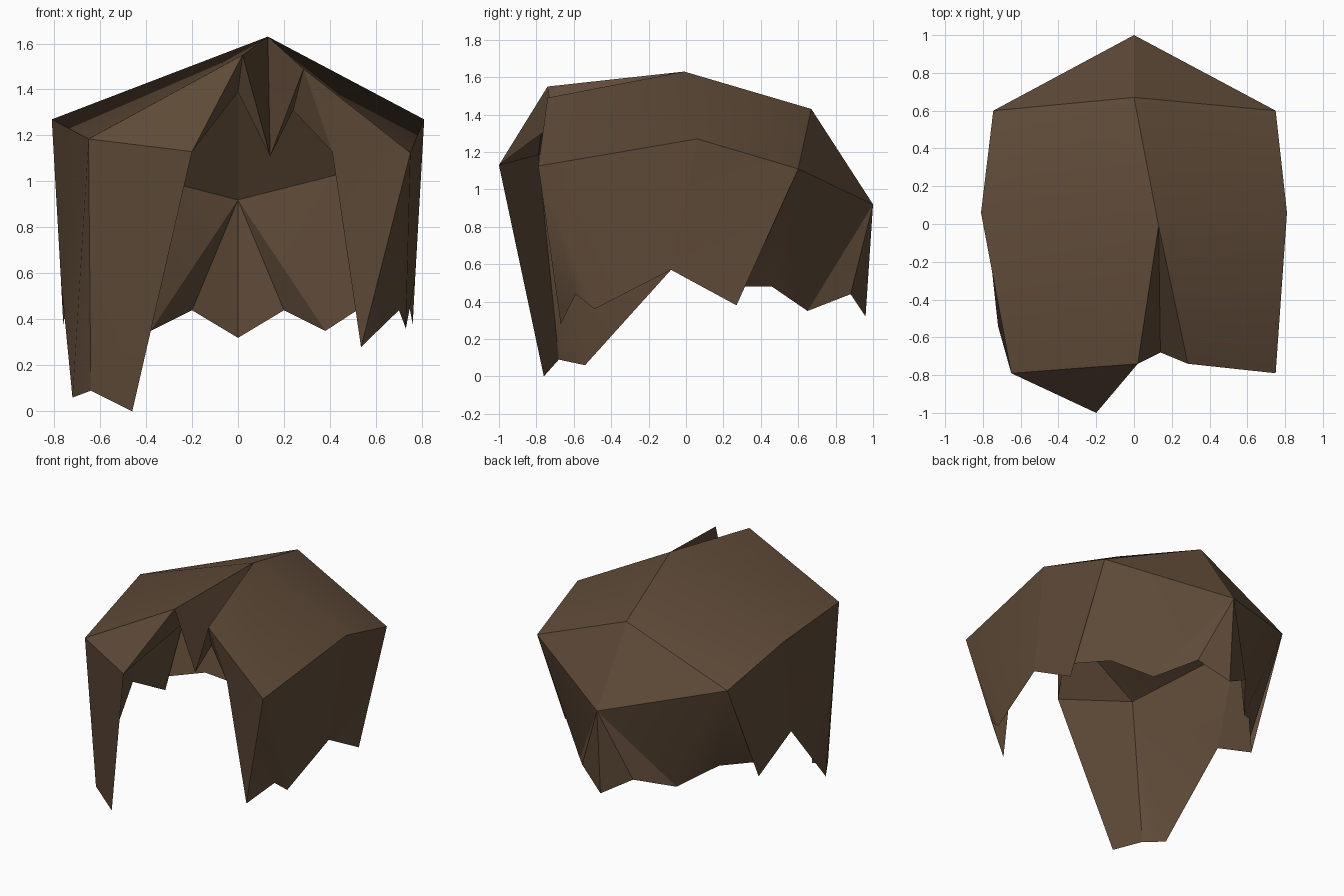
import bpy

if "Cube" in bpy.data.objects:
    bpy.data.objects.remove(bpy.data.objects["Cube"])

# One flat hair colour
brown = bpy.data.materials.new("dark_brown_hair")
brown.diffuse_color = (0.115, 0.070, 0.040, 1)
brown.use_nodes = True
brown.node_tree.nodes["Principled BSDF"].inputs["Base Color"].default_value = brown.diffuse_color

# Shared rim points of the hair shell
RIM = {
    "apex": (0.13, -0.01, 1.63), "nape_top": (0, 0.67, 1.43), "back": (0, 1.0, 0.92),
    "mid_l": (-0.81, 0.06, 1.27), "mid_r": (0.81, 0.06, 1.27),
    "rear_l": (-0.745, 0.6, 1.11), "rear_r": (0.75, 0.6, 1.11),
    "front_l": (-0.65, -0.79, 1.185), "front_r": (0.75, -0.79, 1.125),
    "tip_l": (-0.2, -1.0, 1.13), "tip_r": (0.41, -0.71, 1.13),
    "ridge_l": (0.02, -0.74, 1.55), "ridge_r": (0.285, -0.74, 1.49),
    "part": (0.14, -0.68, 1.11), "under_l": (0, -0.65, 1.39), "under_r": (0.24, -0.64, 1.31),
}


def shell(name, faces, hem=()):
    """Open sheet; faces use rim names or hem point numbers."""
    keys = []
    for f in faces:
        for k in f:
            if k not in keys:
                keys.append(k)
    pts = [RIM[k] if isinstance(k, str) else hem[k] for k in keys]
    me = bpy.data.meshes.new(name)
    me.from_pydata(pts, [], [[keys.index(k) for k in f] for f in faces])
    me.materials.append(brown)
    ob = bpy.data.objects.new(name, me)
    bpy.context.collection.objects.link(ob)
    bpy.ops.object.select_all(action='DESELECT')
    ob.select_set(True)
    bpy.context.view_layer.objects.active = ob
    bpy.ops.object.shade_smooth_by_angle(angle=0.5)
    return ob


# Crown: four roof panels and two sloping back panels
shell("crown", [
    ("apex", "mid_l", "front_l", "ridge_l"),
    ("apex", "ridge_r", "front_r", "mid_r"),
    ("apex", "nape_top", "mid_l"), ("nape_top", "rear_l", "mid_l"),
    ("apex", "mid_r", "nape_top"), ("nape_top", "mid_r", "rear_r"),
    ("nape_top", "back", "rear_l"), ("nape_top", "rear_r", "back"),
])

# Parting: folded valley in the fringe
shell("parting", [
    ("apex", "ridge_l", "part"), ("apex", "part", "ridge_r"),
    ("ridge_l", "under_l", "part"), ("ridge_r", "part", "under_r"),
    ("ridge_l", "tip_l", "under_l"), ("ridge_r", "under_r", "tip_r"),
])

# Back and side curtains, the same hem on both sides
for side, sx in (("l", -1), ("r", 1)):
    hem = [(sx * x, y, z) for x, y, z in (
        (0, 0.96, 0.32), (0.2, 0.88, 0.44), (0.38, 0.65, 0.35), (0.58, 0.46, 0.48),
        (0.74, 0.28, 0.48), (0.76, 0.27, 0.38), (0.77, -0.08, 0.57))]
    rear, mid = "rear_" + side, "mid_" + side
    faces = [("back", 0, 1), ("back", 1, 2), ("back", 2, rear), (rear, 2, 3),
             (rear, 3, 4), (rear, 4, 5), (rear, 5, 6), (rear, 6, mid)]
    if sx < 0:
        faces = [f[::-1] for f in faces]
    shell("back_curtain_" + side, faces, hem)

# Front locks: fringe face, front face and side face
locks = {
    "l": [(-0.77, -0.08, 0.57), (-0.72, -0.54, 0.06), (-0.64, -0.68, 0.09), (-0.46, -0.76, 0.0)],
    "r": [(0.77, -0.08, 0.57), (0.73, -0.49, 0.36), (0.70, -0.59, 0.44), (0.535, -0.67, 0.28)],
}
for side, hem in locks.items():
    front, tip, mid = "front_" + side, "tip_" + side, "mid_" + side
    faces = [("ridge_" + side, tip, front), (front, tip, 3), (front, 3, 2),
             (front, 2, 1), (front, 1, 0), (front, 0, mid)]
    if side == "l":
        faces = [f[::-1] for f in faces]
    shell("front_lock_" + side, faces, hem)
